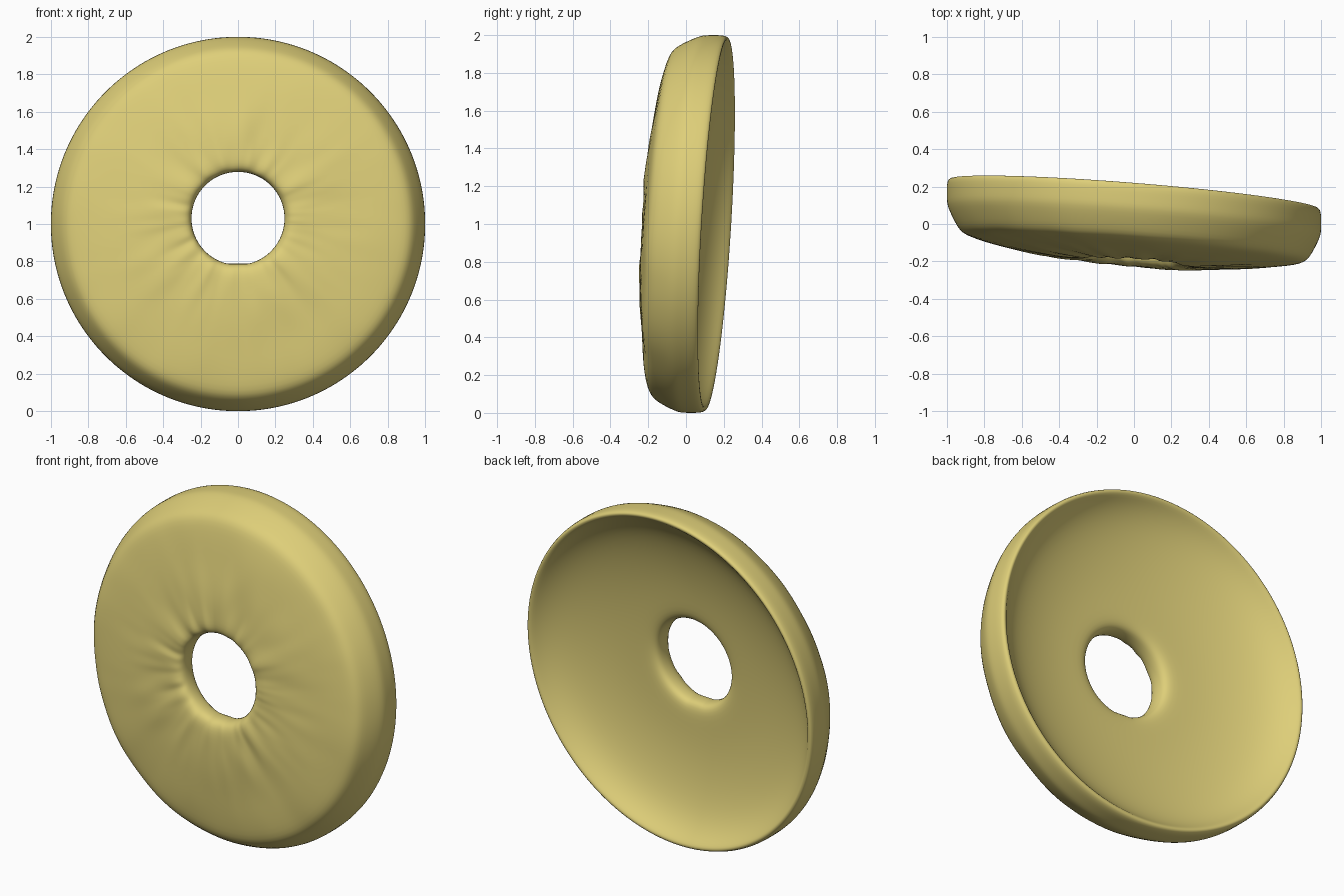
import bpy, bmesh, math
from mathutils import Vector, noise

if "Cube" in bpy.data.objects:
    bpy.data.objects.remove(bpy.data.objects["Cube"])

SEGMENTS = 128
HOLE_Z = 0.03            # the hole sits slightly above the disc centre
TILT_X, TILT_Z = -0.08, 0.06

# Closed cross-section: (radius, depth), front is negative depth
front = [(0.247, -0.14), (0.252, -0.175), (0.27, -0.197), (0.30, -0.206), (0.34, -0.207),
         (0.40, -0.204), (0.46, -0.20), (0.53, -0.193), (0.60, -0.184), (0.68, -0.173),
         (0.76, -0.162), (0.84, -0.147), (0.895, -0.133), (0.93, -0.112), (0.955, -0.07),
         (0.978, -0.025), (0.997, 0.02)]
rim = [(1.0, 0.05), (1.0, 0.09), (1.0, 0.13), (0.993, 0.158), (0.978, 0.164)]
dish = [(0.962, 0.152), (0.94, 0.125), (0.90, 0.088), (0.84, 0.05), (0.76, 0.017),
        (0.66, -0.012), (0.54, -0.036), (0.42, -0.05), (0.33, -0.056), (0.29, -0.062),
        (0.262, -0.075), (0.25, -0.10)]
profile = front + rim + dish


def wrinkle(i, r, a):
    """Radial creases on the front face, strongest around the hole."""
    if not 1 < i < len(front) - 1:
        return 0.0
    c, s = math.cos(a), math.sin(a)
    fade = max(0.15, 1 - abs(r - 0.36) / 0.4)
    crease = noise.noise(Vector((c * 5, s * 5, r * 3)))
    fine = noise.noise(Vector((c * 9 + 7, s * 9, r * 5)))
    broad = noise.noise(Vector((c * r * 3, s * r * 3, 4)))
    return fade * (0.010 * crease + 0.006 * fine) + 0.008 * broad


# Lathe the section into a tilted disc
bm = bmesh.new()
rings = []
for i, (r, d) in enumerate(profile):
    ring = []
    for k in range(SEGMENTS):
        a = 2 * math.pi * k / SEGMENTS
        shift = HOLE_Z * max(0, (1 - r) / 0.75)
        x, z = r * math.cos(a), r * math.sin(a)
        if r < 0.28:                       # small flat at the bottom of the hole
            z = max(z, -r + 0.006)
        z += shift
        y = d + wrinkle(i, r, a) + TILT_X * x + TILT_Z * z
        ring.append(bm.verts.new((x, y, z + 1)))
    rings.append(ring)
for i, ring in enumerate(rings):
    nxt = rings[(i + 1) % len(rings)]
    for k in range(SEGMENTS):
        j = (k + 1) % SEGMENTS
        bm.faces.new((ring[k], ring[j], nxt[j], nxt[k])).smooth = True
bmesh.ops.recalc_face_normals(bm, faces=bm.faces)
mesh = bpy.data.meshes.new("ring_disc")
bm.to_mesh(mesh)
bm.free()
disc = bpy.data.objects.new("ring_disc", mesh)
bpy.context.collection.objects.link(disc)
disc.modifiers.new("smooth", 'SUBSURF').levels = 1

# Pale yellow colour
mat = bpy.data.materials.new("pale_yellow")
mat.diffuse_color = (0.73, 0.62, 0.19, 1)
mat.use_nodes = True
mat.node_tree.nodes["Principled BSDF"].inputs["Base Color"].default_value = mat.diffuse_color
mesh.materials.append(mat)
